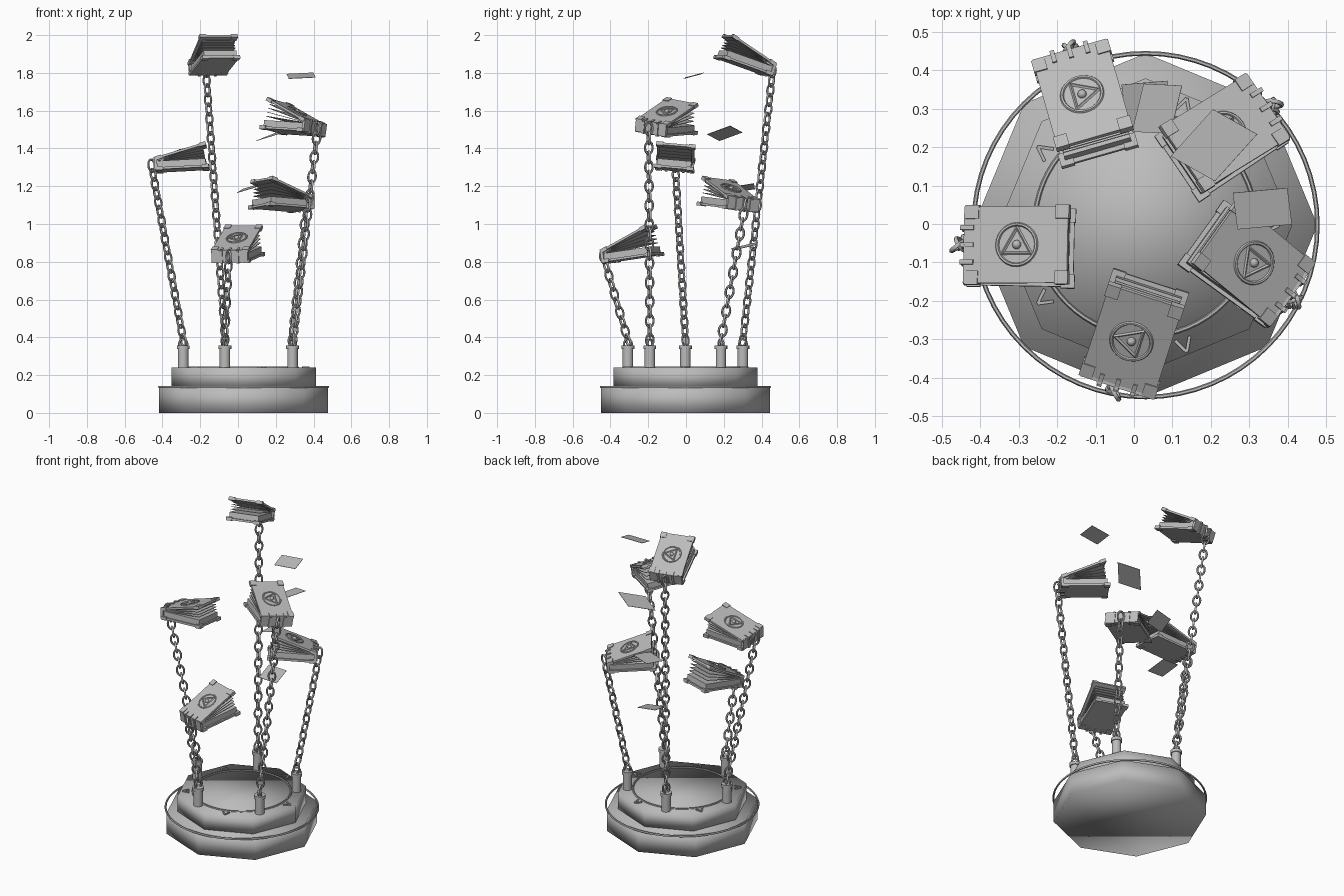
import bpy, bmesh, math
from mathutils import Matrix, Vector

if "Cube" in bpy.data.objects:
    bpy.data.objects.remove(bpy.data.objects["Cube"])

stone = bpy.data.materials.new("plain_grey")
stone.diffuse_color = (0.5, 0.5, 0.5, 1)
stone.use_nodes = True
stone.node_tree.nodes["Principled BSDF"].inputs["Base Color"].default_value = stone.diffuse_color
T = Matrix.Translation
CX, CY = 0.03, -0.003


def R(deg, axis):
    return Matrix.Rotation(math.radians(deg), 4, axis)


def finish(name, bm, smooth=None):
    bmesh.ops.recalc_face_normals(bm, faces=bm.faces)
    me = bpy.data.meshes.new(name)
    bm.to_mesh(me)
    bm.free()
    me.materials.append(stone)
    ob = bpy.data.objects.new(name, me)
    bpy.context.collection.objects.link(ob)
    if smooth:
        bpy.context.view_layer.objects.active = ob
        ob.select_set(True)
        bpy.ops.object.shade_smooth_by_angle(angle=math.radians(smooth))
        ob.select_set(False)


def box(bm, M, lo, hi):
    lo, hi = Vector(lo), Vector(hi)
    S = Matrix.Diagonal((*(hi - lo), 1))
    bmesh.ops.create_cube(bm, size=1, matrix=M @ T((lo + hi) / 2) @ S)


def cyl(bm, M, r, z0, z1, n):
    bmesh.ops.create_cone(bm, cap_ends=True, segments=n, radius1=r, radius2=r,
                          depth=z1 - z0, matrix=M @ T((0, 0, (z0 + z1) / 2)))


def loop(bm, M, a, b, r, n, sides=6, start=0.0, miter=1.0):
    """Closed tube around an ellipse (or polygon, for small n) in the local xy plane."""
    rings = []
    for i in range(n):
        t = start + 2 * math.pi * i / n
        p = Vector((a * math.cos(t), b * math.sin(t), 0))
        out = Vector((b * math.cos(t), a * math.sin(t), 0)).normalized()
        rings.append([bm.verts.new(M @ (p + out * r * miter * math.cos(2 * math.pi * j / sides)
                                        + Vector((0, 0, r * math.sin(2 * math.pi * j / sides)))))
                      for j in range(sides)])
    for i in range(n):
        A, B = rings[i], rings[(i + 1) % n]
        for j in range(sides):
            k = (j + 1) % sides
            bm.faces.new((A[j], B[j], B[k], A[k]))


# Two-tier octagonal plinth
C = T((CX, CY, 0))
for name, r, z0, z1 in (("lower_plinth", 0.447, 0, 0.138), ("upper_plinth", 0.382, 0.138, 0.24)):
    bm = bmesh.new()
    cyl(bm, C, r, z0, z1, 8)
    finish(name, bm, 180)

# Rings around the plinth and on its top
bm = bmesh.new()
loop(bm, C @ T((0, 0, 0.138)), 0.447, 0.447, 0.006, 64)
loop(bm, C @ T((0, 0, 0.24)), 0.288, 0.288, 0.006, 64)
finish("plinth_rings", bm, 60)

# Chevron marks between the posts
bm = bmesh.new()
for k in range(5):
    M = C @ R(72 * k, 'Z') @ T((0.347, 0, 0.24))
    for s in (-1, 1):
        box(bm, M @ R(s * 28, 'Z'), (-0.042, -0.004, -0.005), (0, 0.004, 0.006))
finish("chevron_marks", bm)

# Posts with collars and eyelets
posts = {}
bm = bmesh.new()
for k in range(5):
    a = 36 + 72 * k
    M = C @ R(a, 'Z') @ T((0.32, 0, 0))
    posts[a] = M.translation.copy()
    cyl(bm, M, 0.028, 0.235, 0.345, 14)
    cyl(bm, M, 0.034, 0.338, 0.358, 14)
    loop(bm, M @ T((0, 0, 0.365)) @ R(90, 'X'), 0.022, 0.026, 0.006, 12)
finish("chain_posts", bm, 40)

# Book layout: local x runs from spine to fore edge, z is thickness
L, W, H, TH = 0.275, 0.2, 0.066, 0.012


def build_book(name, M, opening):
    lid = M @ T((0, 0, H - TH)) @ R(-opening, 'Y')

    # Covers and spine
    bm = bmesh.new()
    box(bm, M, (0, -W / 2, 0), (L, W / 2, TH))
    box(bm, lid, (0, -W / 2, 0), (L, W / 2, TH))
    box(bm, M, (-0.01, -W / 2, 0), (0.006, W / 2, H))
    finish(name + "_covers", bm)

    # Page block and fanned leaves
    bm = bmesh.new()
    box(bm, M, (0.005, -W / 2 + 0.01, TH), (L - 0.012, W / 2 - 0.01, 0.046))
    for i in range(1, 5):
        leaf = M @ T((0.005, 0, 0.046 + 0.002 * i)) @ R(-opening * i / 4.6, 'Y')
        box(bm, leaf, (0, -W / 2 + 0.012, -0.0015), (L - 0.022, W / 2 - 0.012, 0.0015))
    finish(name + "_pages", bm)

    # Corner caps on both covers, and spine bands
    bm = bmesh.new()
    for P in (M, lid):
        for x in (-0.003, L - 0.033):
            for y in (-W / 2 - 0.004, W / 2 - 0.032):
                box(bm, P, (x, y, -0.004), (x + 0.036, y + 0.036, TH + 0.004))
    for y in (-0.045, 0, 0.045):
        box(bm, M, (-0.016, y - 0.006, -0.004), (-0.008, y + 0.006, H + 0.004))
        box(bm, M, (-0.016, y - 0.006, -0.005), (0.02, y + 0.006, 0.001))
        box(bm, lid, (-0.016, y - 0.006, TH - 0.001), (0.02, y + 0.006, TH + 0.005))
    finish(name + "_metal_fittings", bm)

    # Emblem: circle, triangle and stud
    bm = bmesh.new()
    E = lid @ T((L / 2, 0, TH + 0.001))
    loop(bm, E, 0.053, 0.053, 0.005, 28)
    loop(bm, E, 0.045, 0.045, 0.004, 3, 4, math.pi / 2, 2)
    bmesh.ops.create_uvsphere(bm, u_segments=12, v_segments=8, radius=0.012, matrix=E)
    finish(name + "_emblem", bm, 50)


def build_chain(name, p, q):
    d = q - p
    n = round(d.length / 0.0505)
    Q = d.to_track_quat('X', 'Z').to_matrix().to_4x4()
    bm = bmesh.new()
    for i in range(n + 1):
        M = T(p + d * i / n) @ Q @ R(90 * (i % 2) + 20, 'X')
        loop(bm, M, 0.033, 0.021, 0.0062, 14, 6)
    finish(name, bm, 60)


# name, post angle, spine position, yaw, pitch, roll, opening
books = (
    ("left_book", 180, (-0.43, -0.06, 1.28), -1, 3, -5, 14),
    ("back_book", 108, (-0.16, 0.425, 1.79), -74, 19, 0, 14),
    ("right_back_book", 36, (0.342, 0.295, 1.073), 213.7, 4, 6, 18),
    ("right_front_book", 324, (0.397, -0.185, 1.477), 144, 3, 9, 21),
    ("front_book", 252, (-0.04, -0.408, 0.798), 72, 8, 0, 20),
)
for name, post, pos, yaw, pitch, roll, opening in books:
    M = T(pos) @ R(yaw, 'Z') @ R(-pitch, 'Y') @ R(roll, 'X')
    build_book(name, M, opening)
    build_chain(name + "_chain", posts[post] + Vector((0, 0, 0.385)), M @ Vector((-0.026, 0, 0.03)))

# Loose floating pages: centre and two edge vectors
for i, (c, u, v) in enumerate((
        ((0.334, 0.04, 1.785), (0.142, 0.013, 0.007), (0.012, -0.095, -0.025)),
        ((0.208, 0.205, 1.48), (0.115, -0.065, 0.035), (-0.11, -0.122, -0.045)),
        ((0.06, 0.30, 1.19), (0.10, -0.005, 0.03), (-0.03, -0.125, -0.02)),
        ((0.035, 0.305, 0.88), (0.12, 0.01, -0.01), (0.015, -0.125, -0.03)))):
    c, u, v = Vector(c), Vector(u) / 2, Vector(v) / 2
    up = u.cross(v).normalized() * 0.001
    bm = bmesh.new()
    face = bm.faces.new([bm.verts.new(c + w - up) for w in (-u - v, u - v, u + v, v - u)])
    top = bmesh.ops.extrude_face_region(bm, geom=[face])["geom"]
    bmesh.ops.translate(bm, vec=up * 2, verts=[g for g in top if isinstance(g, bmesh.types.BMVert)])
    finish(f"loose_page_{i + 1}", bm)
